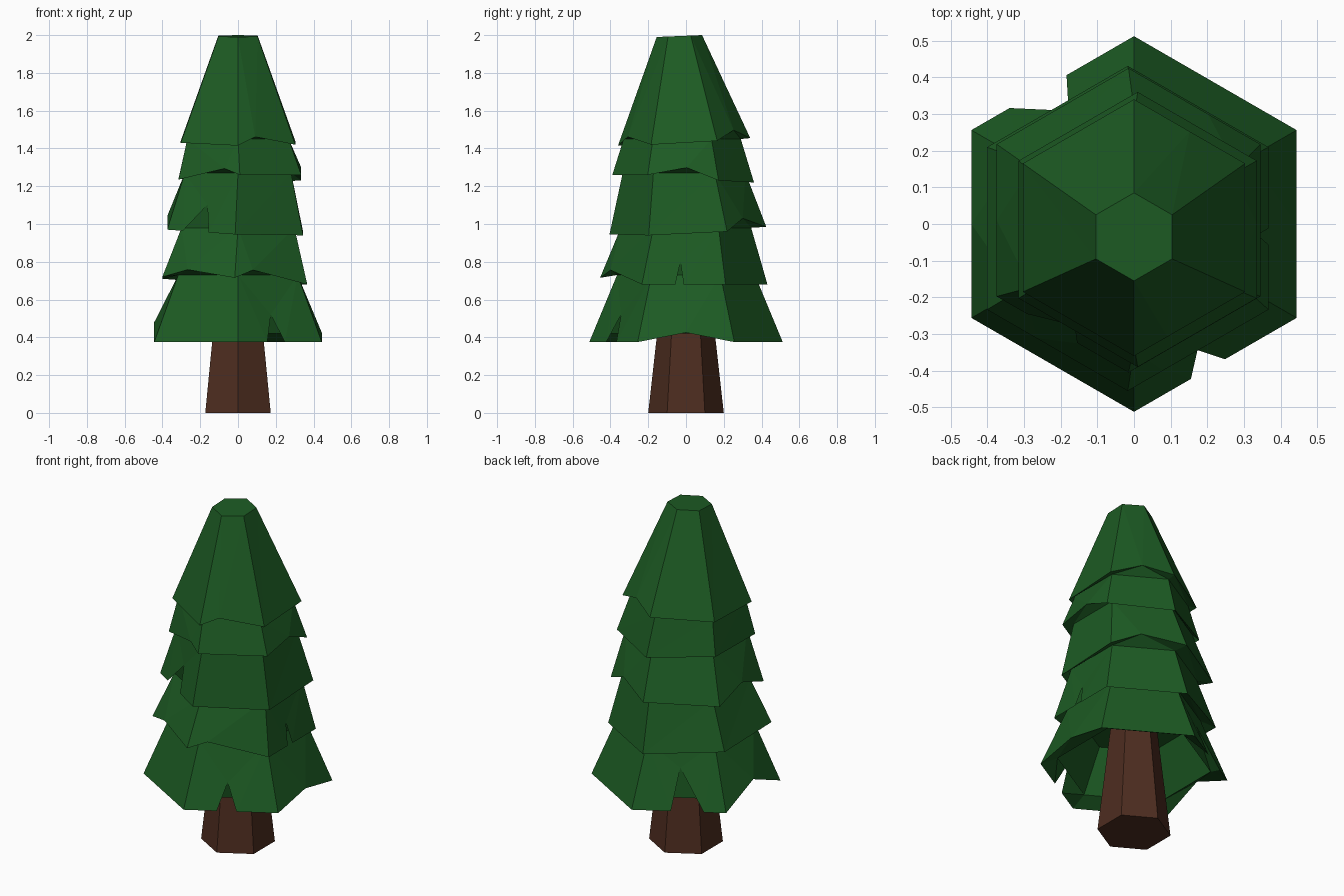
import bpy, bmesh, math
from mathutils import Vector

if "Cube" in bpy.data.objects:
    bpy.data.objects.remove(bpy.data.objects["Cube"])


def material(name, rgb):
    m = bpy.data.materials.new(name)
    m.diffuse_color = (*rgb, 1)
    m.use_nodes = True
    m.node_tree.nodes["Principled BSDF"].inputs["Base Color"].default_value = m.diffuse_color
    return m


def make_object(name, bm, mat):
    bmesh.ops.remove_doubles(bm, verts=bm.verts, dist=1e-5)
    bmesh.ops.recalc_face_normals(bm, faces=bm.faces)
    me = bpy.data.meshes.new(name)
    bm.to_mesh(me)
    bm.free()
    me.materials.append(mat)
    ob = bpy.data.objects.new(name, me)
    bpy.context.collection.objects.link(ob)


def hexagon(cx, cy, r, zs):
    # corners run anticlockwise from the front one
    return [Vector((cx + r * math.cos(math.radians(60 * i - 90)),
                    cy + r * math.sin(math.radians(60 * i - 90)), zs[i])) for i in range(6)]


def skirt(bm, top, bottom, notches):
    """Six-sided wall; each notch point is (position along edge, lift, inset)."""
    for i in range(6):
        j = (i + 1) % 6
        a, b = bottom[i], bottom[j]
        ang = math.radians(60 * i - 60)
        inward = Vector((-math.cos(ang), -math.sin(ang), 0))
        mids = [a.lerp(b, t) + Vector((0, 0, dz)) + inward * d for t, dz, d in notches.get(i, [])]
        chain = [a, *mids, b]
        k = len(chain) // 2 if mids else 0
        tris = [(top[i], chain[n], chain[n + 1]) for n in range(k)]
        tris += [(top[i], chain[k], top[j])]
        tris += [(top[j], chain[n], chain[n + 1]) for n in range(k, len(chain) - 1)]
        for tri in tris:
            bm.faces.new([bm.verts.new(p) for p in tri])


green = material("needles", (0.012, 0.105, 0.017))
brown = material("bark", (0.075, 0.026, 0.014))

# Tiers from top to bottom: top ring, bottom ring, corner heights, notches by side
tiers = [
    ((0, -.035, .12, 2.0), (0, -.01, .35), (1.415, 1.42, 1.44, 1.455, 1.44, 1.43),
     {0: [(.3, .045, 0)], 2: [(.5, .05, 0)]}),
    ((0, -.02, .31, 1.45), (.01, -.015, .375), (1.26, 1.26, 1.23, 1.22, 1.24, 1.235),
     {1: [(.55, .055, 0)], 5: [(.75, .04, 0)]}),
    ((0, -.01, .325, 1.27), (-.015, .01, .415), (.945, .94, .96, .985, .975, .97),
     {2: [(.4, .06, 0)], 4: [(.5, .07, 0)], 5: [(.23, 0, 0), (.54, .145, .037), (.61, 0, 0)]}),
    ((0, 0, .345, .98), (-.017, -.012, .443), (.715, .68, .68, .68, .71, .72),
     {0: [(.25, .05, 0)], 1: [(.4, 0, 0), (.46, .12, .03), (.5, 0, 0)], 5: [(.35, .04, 0)]}),
    ((0, 0, .365, .73), (0, 0, .512), (.375,) * 6,
     {0: [(.35, 0, 0), (.457, .145, .059), (.56, 0, 0)], 1: [(.5, .05, 0)],
      3: [(.415, 0, 0), (.5, .22, .087), (.765, 0, 0)], 4: [(.5, .105, 0)]}),
]

names = ["crown_tier", "upper_tier", "middle_tier", "lower_tier", "bottom_tier"]
for n, ((tx, ty, tr, tz), (bx, by, br), zs, notches) in enumerate(tiers):
    bm = bmesh.new()
    top = hexagon(tx, ty, tr, [tz] * 6)
    if n == 0:
        # slightly tilted tip
        for p in top:
            p.z -= .01 * (.085 - p.y) / .24
        bm.faces.new([bm.verts.new(p) for p in top])
    bottom = hexagon(bx, by, br, zs)
    skirt(bm, top, bottom, notches)
    # underside: shallow lip to the next tier, or a hollow inside at the bottom
    if n < 4:
        cx, cy, r, z = tiers[n + 1][0]
        skirt(bm, hexagon(cx, cy, r, [z] * 6), bottom, notches)
    else:
        inner = hexagon(0, 0, .29, [.66] * 6)
        skirt(bm, hexagon(0, 0, .42, [.42] * 6), bottom, notches)
        skirt(bm, inner, hexagon(0, 0, .42, [.42] * 6), {})
        bm.faces.new([bm.verts.new(p) for p in inner])
    make_object(names[n], bm, green)

# Trunk: tapered hexagonal prism
bm = bmesh.new()
low, high = hexagon(0, 0, .2, [0] * 6), hexagon(0, 0, .126, [.66] * 6)
skirt(bm, high, low, {})
for ring in (low, high):
    bm.faces.new([bm.verts.new(p) for p in ring])
make_object("trunk", bm, brown)
